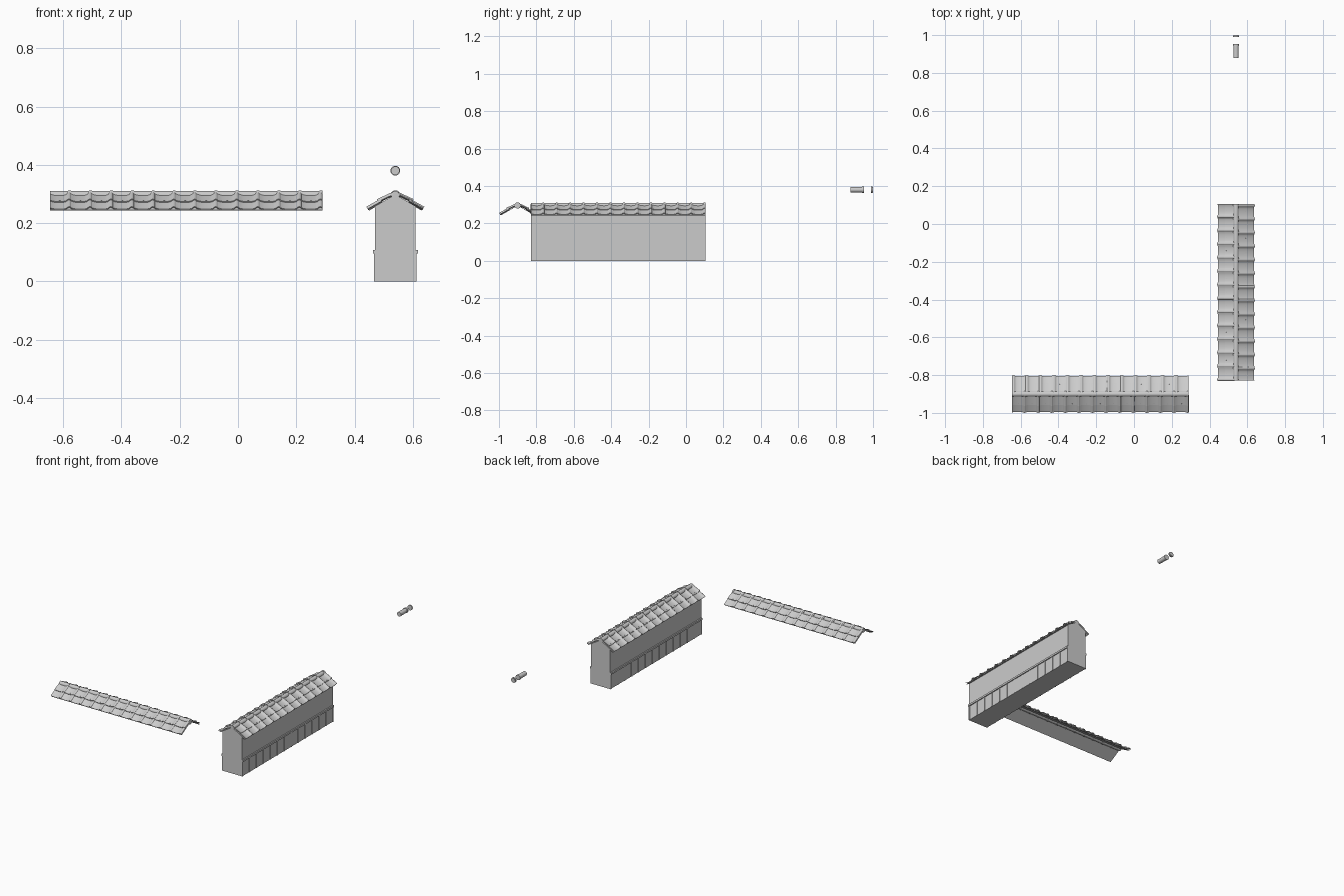
import bpy, bmesh, math
from mathutils import Matrix, Vector

if "Cube" in bpy.data.objects:
    bpy.data.objects.remove(bpy.data.objects["Cube"])

PITCH, COUNT = 0.0719, 13
LENGTH = PITCH * COUNT
ANGLE = math.radians(30)
APEX = 0.296            # height where the two roof undersides meet
C, S = math.cos(ANGLE), math.sin(ANGLE)


def slope_point(x, d, h):
    """x along the ridge, d down the slope, h above the slope."""
    return Vector((x, -d * C - h * S, APEX - d * S + h * C))


def loft(bm, ring_a, ring_b):
    """Closed solid between two matching rings."""
    a = [bm.verts.new(p) for p in ring_a]
    b = [bm.verts.new(p) for p in ring_b]
    n = len(a)
    for i in range(n):
        j = (i + 1) % n
        bm.faces.new((a[i], a[j], b[j], b[i]))
    bm.faces.new(a[::-1])
    bm.faces.new(b)


def box(bm, x0, x1, y0, y1, z0, z1):
    ring = [(x0, y0), (x1, y0), (x1, y1), (x0, y1)]
    loft(bm, [(x, y, z0) for x, y in ring], [(x, y, z1) for x, y in ring])


def rod(bm, r, x0, x1, z, sides=16):
    """Cylinder lying along x."""
    ring = [(r * math.cos(2 * math.pi * i / sides), r * math.sin(2 * math.pi * i / sides))
            for i in range(sides)]
    loft(bm, [(x0, y, z + h) for y, h in ring], [(x1, y, z + h) for y, h in ring])


def finish(name, bm, matrix, smooth=False):
    bmesh.ops.recalc_face_normals(bm, faces=bm.faces)
    mesh = bpy.data.meshes.new(name)
    bm.to_mesh(mesh)
    bm.free()
    ob = bpy.data.objects.new(name, mesh)
    bpy.context.collection.objects.link(ob)
    ob.matrix_world = matrix
    if smooth:
        bpy.ops.object.select_all(action='DESELECT')
        ob.select_set(True)
        bpy.context.view_layer.objects.active = ob
        bpy.ops.object.shade_smooth_by_angle(angle=math.radians(40))
    return ob


# Wavy pan tile section: shallow dish with a roll on its right edge
WAVE = [(0, .0055), (.1, .0028), (.22, .0008), (.38, 0), (.52, 0), (.68, .0012), (.78, .0035),
        (.83, .0075), (.88, .0095), (.94, .0095), (.99, .0075), (1.01, .004)]
THICK = 0.004


def tile(bm, x, d0, d1, h0, h1):
    def ring(d, h):
        top = [slope_point(x + u * PITCH, d, h + w + THICK) for u, w in WAVE]
        low = [slope_point(x + u * PITCH, d, h + w) for u, w in reversed(WAVE)]
        return top + low
    loft(bm, ring(d0, h0), ring(d1, h1))


def nail(bm, x, d, h):
    ring = [(.0025 * math.cos(i * math.pi / 4), .0025 * math.sin(i * math.pi / 4)) for i in range(8)]
    loft(bm, [slope_point(x + a, d + b, h) for a, b in ring],
         [slope_point(x + a, d + b, h + .005) for a, b in ring])


def ridge_tile(bm, x, z):
    """Round ridge tile with a collar at its right end."""
    rod(bm, .0145, x, x + PITCH - .008, z)
    rod(bm, .0168, x + PITCH - .010, x + PITCH, z)


def roof(prefix, matrix):
    for side, turn in (("front", 0), ("back", math.pi)):
        m = matrix @ Matrix.Rotation(turn, 4, 'Z')
        bm = bmesh.new()
        for i in range(COUNT):
            x = -LENGTH / 2 + i * PITCH
            tile(bm, x, .050, .106, .001, .002)   # eave course
            tile(bm, x, .004, .061, .001, .006)   # upper course
            nail(bm, x + PITCH * .46, .054, .006)
        finish(f"{prefix}_{side}_tiles", bm, m, True)
        # thin board under the tiles
        bm = bmesh.new()
        prof = [(0, -.001), (.104, -.001), (.104, .002), (0, .002)]
        loft(bm, [slope_point(-LENGTH / 2, d, h) for d, h in prof],
             [slope_point(LENGTH / 2, d, h) for d, h in prof])
        finish(f"{prefix}_{side}_board", bm, m)
    bm = bmesh.new()
    for i in range(COUNT):
        ridge_tile(bm, -LENGTH / 2 + i * PITCH, APEX)
    finish(f"{prefix}_ridge", bm, matrix, True)


quarter = Matrix.Rotation(math.pi / 2, 4, 'Z')
wall_place = Matrix.Translation((.54, -.3625, 0)) @ quarter

# Roofs: one free standing, one on the wall
roof("spare_roof", Matrix.Translation((-.178, -.9, 0)))
roof("wall_roof", wall_place)

# Wall body with gable top
bm = bmesh.new()
W = .069
eave = APEX - W * math.tan(ANGLE)
gable = [(-W, 0), (W, 0), (W, eave), (0, APEX), (-W, eave)]
loft(bm, [(-LENGTH / 2, y, z) for y, z in gable], [(LENGTH / 2, y, z) for y, z in gable])
finish("wall", bm, wall_place)

# Lower panelling: battens and a top rail on both long faces
for side, turn in (("right", 0), ("left", math.pi)):
    bm = bmesh.new()
    L = LENGTH / 2
    box(bm, -L, L, -W - .0015, -W + .002, 0, .096)
    for i in range(COUNT + 1):
        x = -L + .004 + i * (LENGTH - .008) / COUNT
        box(bm, x - .004, x + .004, -W - .0045, -W, 0, .096)
    box(bm, -L, L, -W - .008, -W, .095, .107)
    finish(f"panelling_{side}", bm, wall_place @ Matrix.Rotation(turn, 4, 'Z'))

# Loose ridge tile and end disc
bm = bmesh.new()
ridge_tile(bm, -PITCH / 2, 0)
finish("loose_ridge_tile", bm, Matrix.Translation((.54, .916, .38)) @ quarter, True)
bm = bmesh.new()
rod(bm, .0168, -.005, .002, 0)
rod(bm, .0135, .001, .005, 0)
finish("ridge_end_disc", bm, Matrix.Translation((.54, .995, .38)) @ quarter, True)
